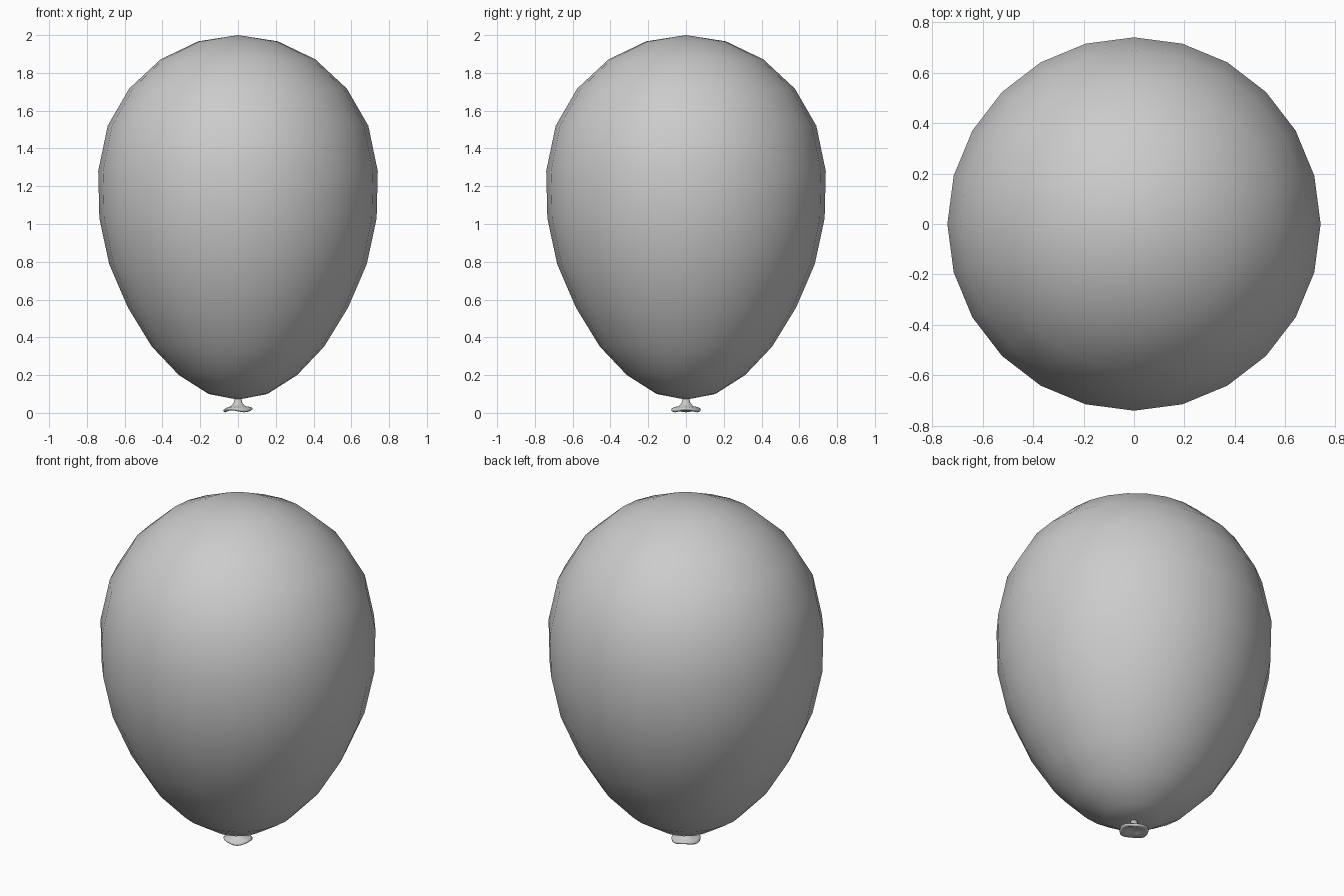
import bpy, bmesh, math

if "Cube" in bpy.data.objects:
    bpy.data.objects.remove(bpy.data.objects["Cube"])


def lathe(name, profile, sides, wave=0.0):
    """Revolve (radius, height, wave factor) points about z."""
    bm = bmesh.new()
    rings = []
    for r, z, w in profile:
        if r == 0:
            rings.append([bm.verts.new((0, 0, z))] * sides)
            continue
        ring = []
        for i in range(sides):
            a = 2 * math.pi * i / sides
            dz = wave * w * math.cos(3 * a)
            ring.append(bm.verts.new((r * math.cos(a), r * math.sin(a), z + dz)))
        rings.append(ring)
    for lo, hi in zip(rings, rings[1:]):
        for i in range(sides):
            j = (i + 1) % sides
            corners = list(dict.fromkeys((lo[i], lo[j], hi[j], hi[i])))
            bm.faces.new(corners)
    bmesh.ops.recalc_face_normals(bm, faces=bm.faces)
    mesh = bpy.data.meshes.new(name)
    bm.to_mesh(mesh)
    bm.free()
    mesh.shade_smooth()
    obj = bpy.data.objects.new(name, mesh)
    bpy.context.collection.objects.link(obj)
    return obj


# Inflated body
body = [(0, 0.07), (0.155, 0.10), (0.313, 0.20), (0.457, 0.352),
        (0.583, 0.558), (0.682, 0.788), (0.734, 1.03), (0.74, 1.28),
        (0.69, 1.52), (0.576, 1.717), (0.409, 1.872), (0.211, 1.967), (0, 2.0)]
lathe("balloon_body", [(r, z, 0) for r, z in body], 24)

# Tied neck with flared, slightly wavy, hollow lip
neck = [(0, 0.085, 0), (0.018, 0.075, 0), (0.022, 0.055, 0), (0.037, 0.036, 0),
        (0.066, 0.028, 0.6), (0.078, 0.021, 1), (0.077, 0.013, 1),
        (0.068, 0.008, 1), (0.035, 0.018, 0), (0, 0.03, 0)]
lathe("balloon_neck", neck, 24, wave=0.005)
